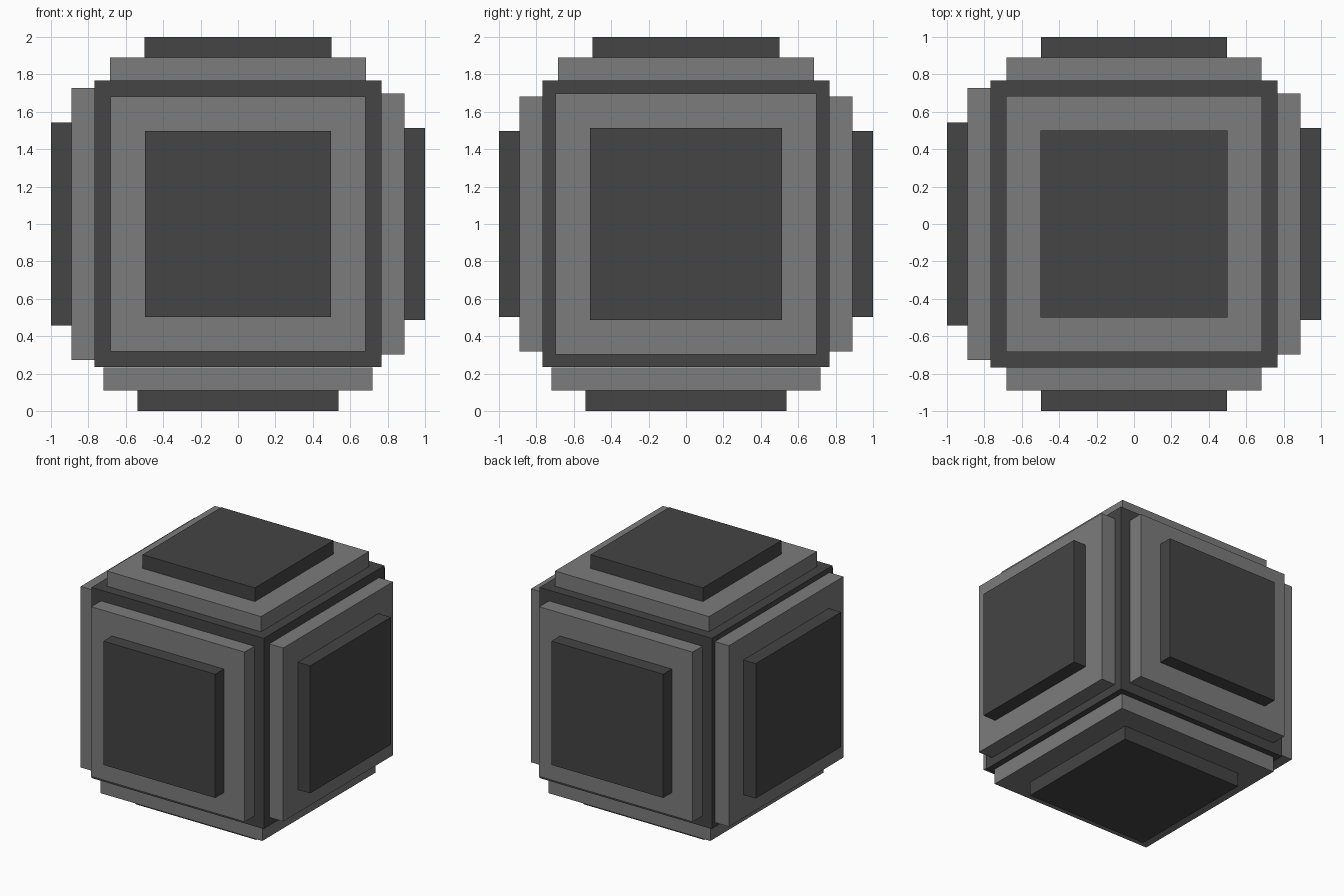
import bpy
from mathutils import Vector

if "Cube" in bpy.data.objects:
    bpy.data.objects.remove(bpy.data.objects["Cube"])


def material(name, v):
    m = bpy.data.materials.new(name)
    m.diffuse_color = (v, v, v, 1)
    m.use_nodes = True
    m.node_tree.nodes["Principled BSDF"].inputs["Base Color"].default_value = m.diffuse_color
    return m


dark = material("dark_grey", 0.058)
light = material("mid_grey", 0.2)
CENTRE = Vector((0, 0, 1))
CORE, PLATE, CAP = 0.766, 0.89, 1.0     # distance of each layer from the centre


def box(name, location, size, mat):
    bpy.ops.mesh.primitive_cube_add(size=1, location=location)
    ob = bpy.context.object
    ob.name = name
    ob.dimensions = size
    bpy.ops.object.transform_apply(location=False, rotation=False, scale=True)
    ob.data.materials.append(mat)


def slab(name, axis, sign, inner, outer, half, mat):
    """Square slab standing on one side of the cube."""
    size = Vector((2 * half,) * 3)
    size[axis] = outer - inner
    offset = Vector((0, 0, 0))
    offset[axis] = sign * (inner + outer) / 2
    box(name, CENTRE + offset, size, mat)


# Central cube
box("core", CENTRE + Vector((0, 0, 0.002)), (2 * CORE,) * 3, dark)

# Stepped plate and cap on each side: axis, direction, half widths
sides = {
    "front": (1, -1, 0.682, 0.497),
    "back": (1, 1, 0.682, 0.497),
    "left": (0, -1, 0.727, 0.542),
    "right": (0, 1, 0.697, 0.512),
    "top": (2, 1, 0.685, 0.499),
    "bottom": (2, -1, 0.72, 0.537),
}
for side, (axis, sign, plate_half, cap_half) in sides.items():
    slab(side + "_plate", axis, sign, CORE, PLATE, plate_half, light)
    slab(side + "_cap", axis, sign, PLATE, CAP, cap_half, dark)
